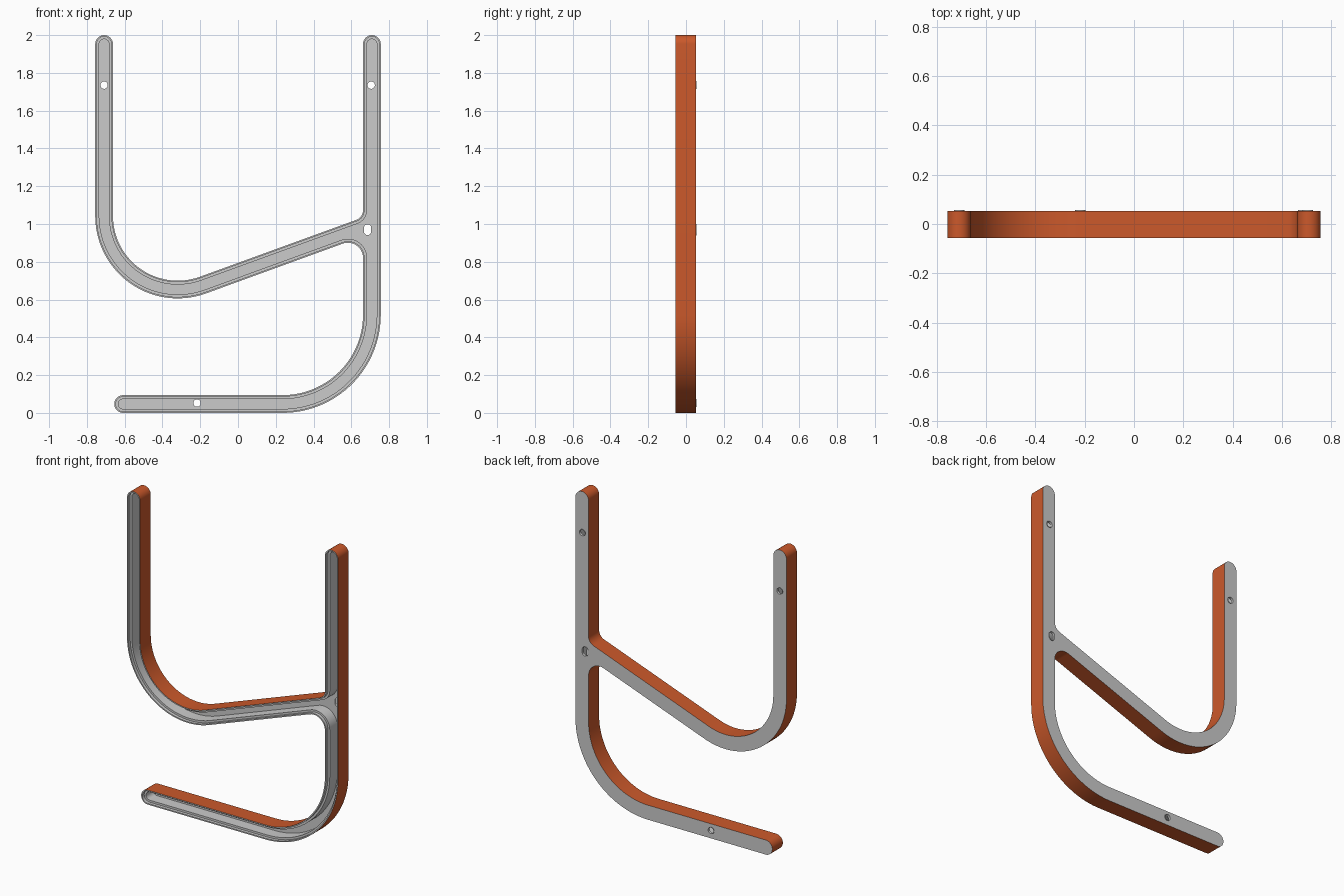
import bpy, bmesh, math
from mathutils import Vector

if "Cube" in bpy.data.objects:
    bpy.data.objects.remove(bpy.data.objects["Cube"])

W = 0.047                      # half stroke width
C = 0.709                      # x of both uprights
FRONT, LEDGE, FLOOR, BACK, TIP = -0.056, -0.036, 0.040, 0.052, 0.056
RIM, LIP = 0.008, 0.021        # wall thickness, then inner edge of the ledge
SLOPE = math.tan(math.radians(20))
HALF = W / math.cos(math.radians(20))


def bar(x, side):
    """Upper (+1) or lower (-1) edge of the sloping bar at x."""
    return (x, 0.676 + SLOPE * (x + 0.187) + side * HALF)


def fillet(corners):
    """Closed 2D outline with every corner (x, z, radius) rounded."""
    pts = []
    n = len(corners)
    for i, (x, z, r) in enumerate(corners):
        p = Vector((x, z))
        a = (Vector(corners[i - 1][:2]) - p).normalized()
        b = (Vector(corners[(i + 1) % n][:2]) - p).normalized()
        half = a.angle(b) / 2
        centre = p + (a + b).normalized() * r / math.sin(half)
        start = p + a * r / math.tan(half) - centre
        turn = math.pi - 2 * half
        if a.x * b.y - a.y * b.x > 0:
            turn = -turn
        steps = max(8, int(abs(turn) * 14 * max(r, 0.1) ** 0.5 * 1.6))
        for k in range(steps + 1):
            t = turn * k / steps
            q = Vector((start.x * math.cos(t) - start.y * math.sin(t),
                        start.x * math.sin(t) + start.y * math.cos(t))) + centre
            if not pts or (q - pts[-1]).length > 1e-4:
                pts.append(q)
    if (pts[0] - pts[-1]).length < 1e-4:
        pts.pop()
    return pts


def inset(pts, d):
    """Move a counter-clockwise outline inwards by d."""
    out = []
    for i, p in enumerate(pts):
        a = (p - pts[i - 1]).normalized()
        b = (pts[(i + 1) % len(pts)] - p).normalized()
        na, nb = Vector((-a.y, a.x)), Vector((-b.y, b.x))
        m = (na + nb).normalized()
        out.append(p + m * d / m.dot(na))
    return out


def add_ring(bm, pts, y):
    vs = [bm.verts.new((p.x, y, p.y)) for p in pts]
    return vs, [bm.edges.new((vs[i - 1], vs[i])) for i in range(len(vs))]


def bridge(bm, a, b):
    for i in range(len(a)):
        bm.faces.new((a[i - 1], a[i], b[i], b[i - 1]))


def finish(bm, name, mat=None, fix=True):
    if fix:
        bmesh.ops.recalc_face_normals(bm, faces=bm.faces)
    me = bpy.data.meshes.new(name)
    bm.to_mesh(me)
    bm.free()
    ob = bpy.data.objects.new(name, me)
    bpy.context.collection.objects.link(ob)
    if mat:
        me.materials.append(mat)
    bpy.ops.object.select_all(action='DESELECT')
    ob.select_set(True)
    bpy.context.view_layer.objects.active = ob
    bpy.ops.object.shade_smooth_by_angle(angle=math.radians(30))
    return ob


def slot(x, z, r, stretch=0.0, n=24):
    """Round or vertically stretched hole outline."""
    pts = []
    for k in range(n):
        t = 2 * math.pi * (k + 0.5) / n
        pts.append(Vector((x + r * math.cos(t),
                           z + r * math.sin(t) + math.copysign(stretch, math.sin(t)))))
    return pts


# Outline, counter-clockwise, starting at the lower right bend
xo, xi, low = C + W, C - W, 2 * W
outline = fillet([
    (xo, 0, 0.52), (xo, 2, W), (xi, 2, W),
    (*bar(xi, 1), 0.055), (*bar(-xi, 1), 0.343), (-xi, 2, W),
    (-xo, 2, W), (*bar(-xo, -1), 0.437), (*bar(xi, -1), 0.08),
    (xi, low, 0.52 - low), (-0.655, low, W), (-0.655, 0, W)])

HOLES = [(-C, 1.735, 0), (C - 0.004, 1.735, 0), (-0.217, 0.052, 0), (0.686, 0.97, 0.009)]

# Painted outer side wall
orange = bpy.data.materials.new("orange_side")
orange.diffuse_color = (0.6, 0.1, 0.024, 1)
orange.use_nodes = True
orange.node_tree.nodes["Principled BSDF"].inputs["Base Color"].default_value = orange.diffuse_color
bm = bmesh.new()
front, _ = add_ring(bm, outline, FRONT)
back, _ = add_ring(bm, outline, BACK)
bridge(bm, front, back)
bm.normal_update()
finish(bm, "side_wall", orange, fix=False)

# Grey tray: back plate, stepped inside walls and front rim
bm = bmesh.new()
profile = [(0, FRONT), (RIM, FRONT), (RIM, LEDGE), (LIP, LEDGE), (LIP, FLOOR)]
rings = [add_ring(bm, inset(outline, d), y) for d, y in profile]
for (a, _), (b, _) in zip(rings, rings[1:]):
    bridge(bm, a, b)
back_ring = add_ring(bm, outline, BACK)
caps = [(rings[-1][1], FLOOR, -1), (back_ring[1], BACK, 1)]
for edges, y, facing in caps:
    edges = list(edges)
    for x, z, s in HOLES:
        edges += add_ring(bm, slot(x, z, 0.0215, s), y)[1]
    bmesh.ops.triangle_fill(bm, use_beauty=True, edges=edges, normal=(0, facing, 0))
bm.normal_update()
for f in bm.faces:             # back faces +y, floor, ledge and rim face -y
    if abs(f.normal.y) > 0.9:
        want = 1 if f.calc_center_median().y > BACK - 1e-3 else -1
        if f.normal.y * want < 0:
            f.normal_flip()
finish(bm, "tray", fix=False)

# Thin liners in the mounting holes, standing slightly proud of the back
for i, (x, z, s) in enumerate(HOLES):
    bm = bmesh.new()
    loop = [add_ring(bm, slot(x, z, r, s), y)[0]
            for r, y in ((0.0215, FLOOR), (0.0215, TIP), (0.0195, TIP), (0.0195, FLOOR))]
    for k in range(4):
        bridge(bm, loop[k - 1], loop[k])
    finish(bm, f"hole_liner_{i + 1}")
